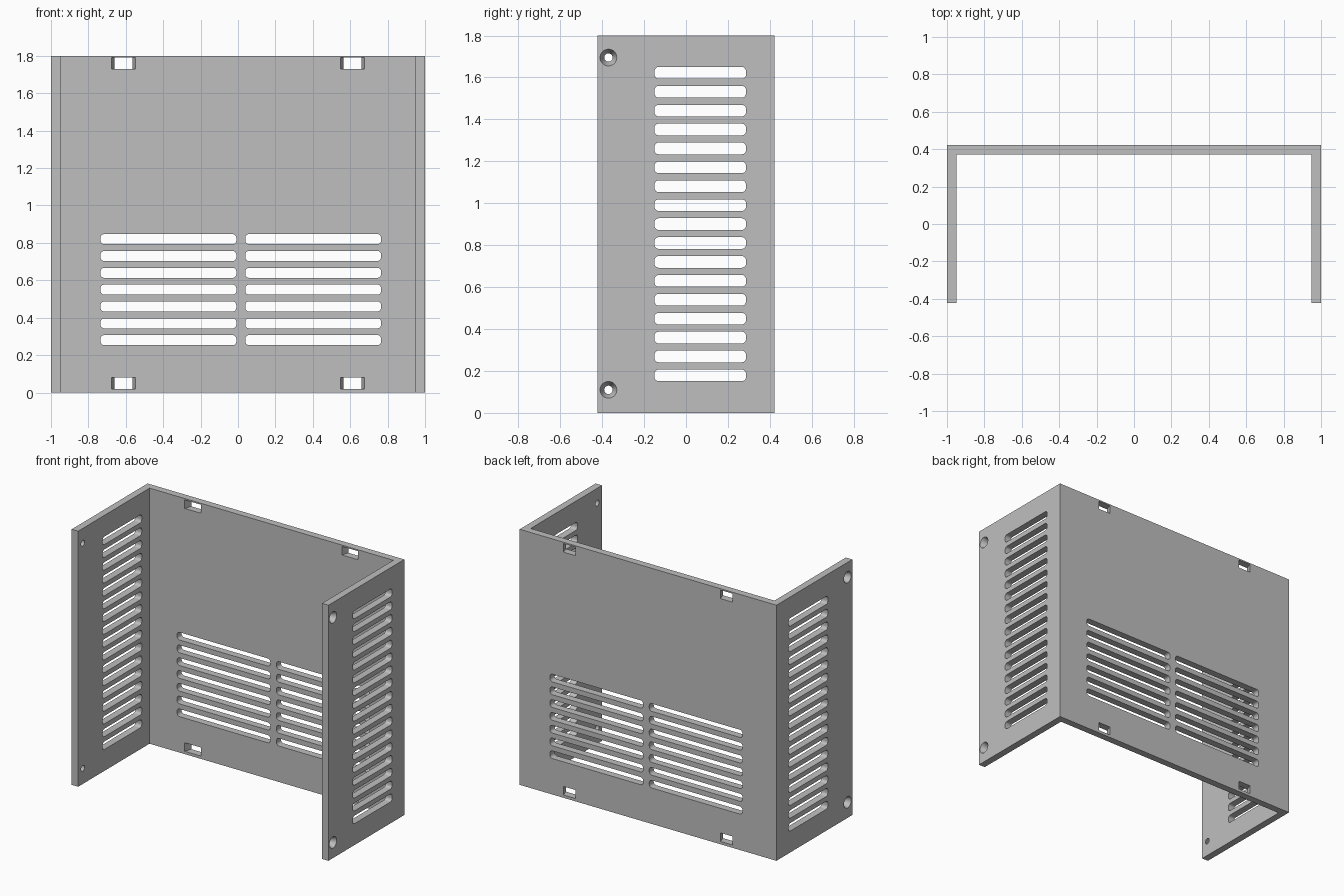
import bpy, bmesh, math
from mathutils import Vector

cube = bpy.data.objects.get("Cube")
if cube:
    bpy.data.objects.remove(cube, do_unlink=True)

W, D, H, T = 1.0, 0.422, 1.8, 0.05   # half width, half depth, height, sheet thickness

grey = bpy.data.materials.new("sheet_grey")
grey.use_nodes = True
colour = (0.52, 0.52, 0.52, 1)
grey.diffuse_color = colour
grey.node_tree.nodes["Principled BSDF"].inputs["Base Color"].default_value = colour


def loft(bm, start, end):
    """Closed solid between two matching loops of points."""
    a = [bm.verts.new(p) for p in start]
    b = [bm.verts.new(p) for p in end]
    bm.faces.new(a)
    bm.faces.new(b[::-1])
    for i in range(len(a)):
        j = (i + 1) % len(a)
        bm.faces.new((a[j], a[i], b[i], b[j]))


def finish(bm, name):
    bmesh.ops.recalc_face_normals(bm, faces=bm.faces)
    mesh = bpy.data.meshes.new(name)
    bm.to_mesh(mesh)
    bm.free()
    mesh.materials.append(grey)
    obj = bpy.data.objects.new(name, mesh)
    bpy.context.collection.objects.link(obj)
    return obj


def rounded_rect(cu, cv, hu, hv, r=0.02, steps=5):
    """Rounded rectangle outline in two coordinates."""
    pts = []
    for k, (su, sv) in enumerate(((1, 1), (-1, 1), (-1, -1), (1, -1))):
        for i in range(steps + 1):
            t = math.pi / 2 * (k + i / steps)
            pts.append((cu + su * (hu - r) + r * math.cos(t),
                        cv + sv * (hv - r) + r * math.sin(t)))
    return pts


def rect(cu, cv, hu, hv):
    return [(cu + su * hu, cv + sv * hv) for su, sv in ((1, 1), (-1, 1), (-1, -1), (1, -1))]


def circle(cu, cv, r, n=32):
    return [(cu + r * math.cos(math.tau * i / n), cv + r * math.sin(math.tau * i / n))
            for i in range(n)]


def on_back(pts, y):
    return [Vector((u, y, v)) for u, v in pts]


def on_side(pts, x):
    return [Vector((x, u, v)) for u, v in pts]


# Bent sheet cover: U-shaped profile raised to full height
profile = [(-W, -D), (-W + T, -D), (-W + T, D - T), (W - T, D - T),
           (W - T, -D), (W, -D), (W, D), (-W, D)]
bm = bmesh.new()
loft(bm, [(x, y, 0) for x, y in profile], [(x, y, H) for x, y in profile])
cover = finish(bm, "vented_cover")

cut = bmesh.new()

# Two columns of vent slots low in the back panel
for cx in (-0.372, 0.402):
    for i in range(7):
        slot = rounded_rect(cx, 0.28 + 0.09 * i, 0.363, 0.027)
        loft(cut, on_back(slot, D - T - 0.02), on_back(slot, D + 0.02))

# Clip windows along the top and bottom, narrowing toward the rear
for cx in (-0.612, 0.612):
    for cz in (0.05, H - 0.04):
        grow = 0.008   # overshoot past both faces on the same slope
        loft(cut, on_back(rect(cx, cz, 0.064 + grow, 0.03), D - T - 0.0235),
             on_back(rect(cx, cz, 0.047 - grow, 0.03), D + 0.0235))

# Vent slots and countersunk screw holes in both side panels
for s in (-1, 1):
    for i in range(17):
        slot = rounded_rect(0.068, 0.179 + 0.0902 * i, 0.218, 0.028)
        loft(cut, on_side(slot, s * (W - T - 0.02)), on_side(slot, s * (W + 0.02)))
    for cz in (0.11, H - 0.105):
        loft(cut, on_side(circle(-0.37, cz, 0.016), s * (W - T - 0.01)),
             on_side(circle(-0.37, cz, 0.044), s * (W + 0.01)))

cutter = finish(cut, "opening_cutter")
cutter.hide_render = True
cutter.hide_set(True)

# Cut all openings, then drop the helper
mod = cover.modifiers.new("openings", "BOOLEAN")
mod.operation = "DIFFERENCE"
mod.solver = "EXACT"
mod.object = cutter
bpy.context.view_layer.objects.active = cover
cover.select_set(True)
bpy.ops.object.modifier_apply(modifier=mod.name)
bpy.data.objects.remove(cutter, do_unlink=True)

# Smooth the rounded slot ends and holes, keep the sheet edges crisp
bpy.ops.object.shade_smooth_by_angle(angle=math.radians(30))
